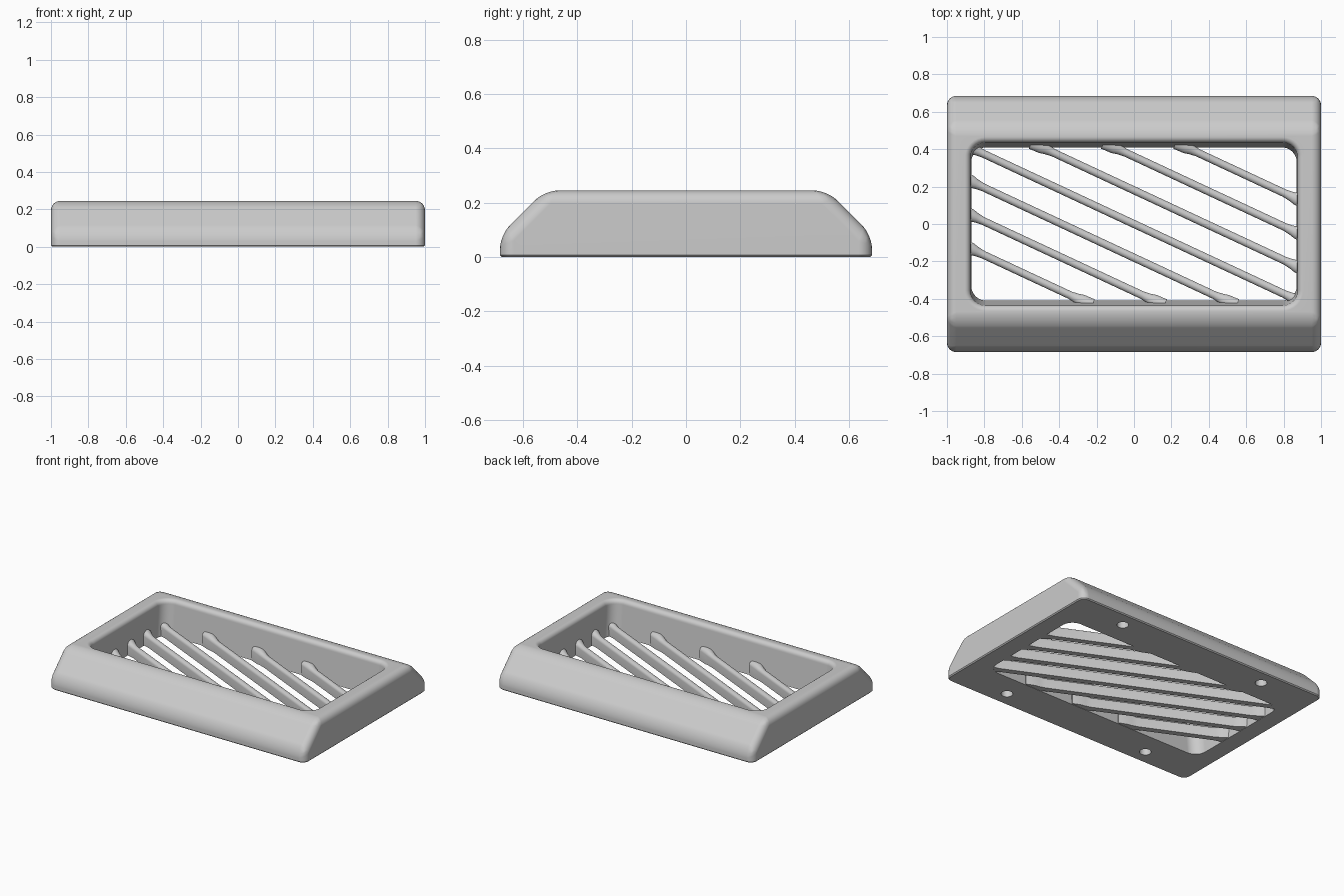
import bpy, bmesh, math
from mathutils import Vector

cube = bpy.data.objects.get("Cube")
if cube:
    bpy.data.objects.remove(cube)

grey = bpy.data.materials.new("light_grey")
grey.use_nodes = True
COLOUR = (0.6, 0.6, 0.6, 1)
grey.diffuse_color = COLOUR
grey.node_tree.nodes["Principled BSDF"].inputs["Base Color"].default_value = COLOUR


def make_object(name, bm):
    bmesh.ops.recalc_face_normals(bm, faces=bm.faces)
    mesh = bpy.data.meshes.new(name)
    bm.to_mesh(mesh)
    bm.free()
    mesh.materials.append(grey)
    obj = bpy.data.objects.new(name, mesh)
    bpy.context.collection.objects.link(obj)
    return obj


def activate(obj):
    bpy.ops.object.select_all(action='DESELECT')
    obj.select_set(True)
    bpy.context.view_layer.objects.active = obj


def loft(name, rings):
    """Skin a stack of equal-length point rings and cap both ends."""
    bm = bmesh.new()
    loops = [[bm.verts.new(p) for p in ring] for ring in rings]
    n = len(loops[0])
    for a, b in zip(loops, loops[1:]):
        for i in range(n):
            j = (i + 1) % n
            bm.faces.new((a[i], a[j], b[j], b[i]))
    bm.faces.new(loops[0])
    bm.faces.new(loops[-1])
    return make_object(name, bm)


def rounded_rect(hx, hy, r, z, steps=8):
    ring = []
    for k, (sx, sy) in enumerate([(1, 1), (-1, 1), (-1, -1), (1, -1)]):
        for i in range(steps + 1):
            a = (k + i / steps) * math.pi / 2
            ring.append((sx * (hx - r) + r * math.cos(a),
                         sy * (hy - r) + r * math.sin(a), z))
    return ring


def cut(target, cutter):
    mod = target.modifiers.new("cut", 'BOOLEAN')
    mod.operation = 'DIFFERENCE'
    mod.solver = 'EXACT'
    mod.object = cutter
    activate(target)
    bpy.ops.object.modifier_apply(modifier=mod.name)
    bpy.data.objects.remove(cutter)


# Frame: a prism with sloping long sides and rounded edges
HEIGHT, HALF_Y, SHOULDER = 0.245, 0.685, 0.08
top_y = HALF_Y - (HEIGHT - SHOULDER)
profile = [(-HALF_Y, 0), (HALF_Y, 0), (HALF_Y, SHOULDER),
           (top_y, HEIGHT), (-top_y, HEIGHT), (-HALF_Y, SHOULDER)]
frame = loft("frame", [[(x, y, z) for y, z in profile] for x in (-1, 1)])
bm = bmesh.new()
bm.from_mesh(frame.data)
on_floor = lambda e: all(v.co.z < 0.001 for v in e.verts)
bmesh.ops.bevel(bm, geom=[e for e in bm.edges if not on_floor(e)], offset=0.05,
                segments=6, profile=0.5, affect='EDGES', clamp_overlap=True)
rim = [e for e in bm.edges if on_floor(e)
       and any(f.normal.z > -0.9 for f in e.link_faces)]
bmesh.ops.bevel(bm, geom=rim, offset=0.007, segments=1, affect='EDGES')
bm.to_mesh(frame.data)
bm.free()

# Well through the frame, with a rounded lip
WELL_X, WELL_Y, LIP = 0.87, 0.41, 0.03
rings = [rounded_rect(WELL_X, WELL_Y, 0.08, -0.05),
         rounded_rect(WELL_X, WELL_Y, 0.08, 0)]
for i in range(7):
    a = i / 6 * math.pi / 2
    grow = LIP * (1 - math.cos(a))
    rings.append(rounded_rect(WELL_X + 0.005 + grow, WELL_Y + 0.025 + grow, 0.08 + grow,
                              HEIGHT - LIP + LIP * math.sin(a)))
last = rings[-1]
rings.append([(x, y, HEIGHT + 0.05) for x, y, z in last])
cut(frame, loft("well_cutter", rings))

# Four blind holes in the underside
for sx in (-1, 1):
    for sy in (-1, 1):
        circle = [(sx * 0.577 + 0.038 * math.cos(t * math.pi / 12),
                   sy * 0.575 + 0.038 * math.sin(t * math.pi / 12)) for t in range(24)]
        cut(frame, loft("hole_cutter", [[(x, y, z) for x, y in circle]
                                        for z in (-0.05, 0.06)]))

# Diagonal drain slats, flared where they meet the walls
SLOPE = math.tan(math.radians(25))
direction = Vector((1, -SLOPE, 0)).normalized()
side = Vector((-direction.y, direction.x, 0))
HALF_W, SLAT_H = 0.021, 0.08
section = [(-HALF_W, 0.002), (HALF_W, 0.002)]
for i in range(9):
    a = i / 8 * math.pi
    section.append((HALF_W * math.cos(a), SLAT_H - HALF_W + HALF_W * math.sin(a)))

slats = []
for k in range(-3, 4):
    offset = k * 0.18
    x0 = max(-WELL_X, (offset - WELL_Y) / SLOPE)
    x1 = min(WELL_X, (offset + WELL_Y) / SLOPE)
    start = Vector((x0, offset - SLOPE * x0, 0))
    end = Vector((x1, offset - SLOPE * x1, 0))
    stations = []
    for along, wide, tall in [(-0.06, 1.7, 1.25), (0.0, 1.6, 1.22),
                              (0.03, 1.25, 1.08), (0.07, 1, 1)]:
        stations.append((start + direction * along, wide, tall))
    for along, wide, tall in [(0.07, 1, 1), (0.03, 1.25, 1.08),
                              (0.0, 1.6, 1.22), (-0.06, 1.7, 1.25)]:
        stations.append((end - direction * along, wide, tall))
    slats.append(loft(f"slat_{k + 4}", [
        [p + side * (s * wide) + Vector((0, 0, z * tall)) for s, z in section]
        for p, wide, tall in stations]))

# Smooth shading with crisp hard edges
for obj in [frame] + slats:
    activate(obj)
    bpy.ops.object.shade_smooth_by_angle(angle=math.radians(30))
weighted = frame.modifiers.new("weighted_normals", 'WEIGHTED_NORMAL')
weighted.keep_sharp = True
